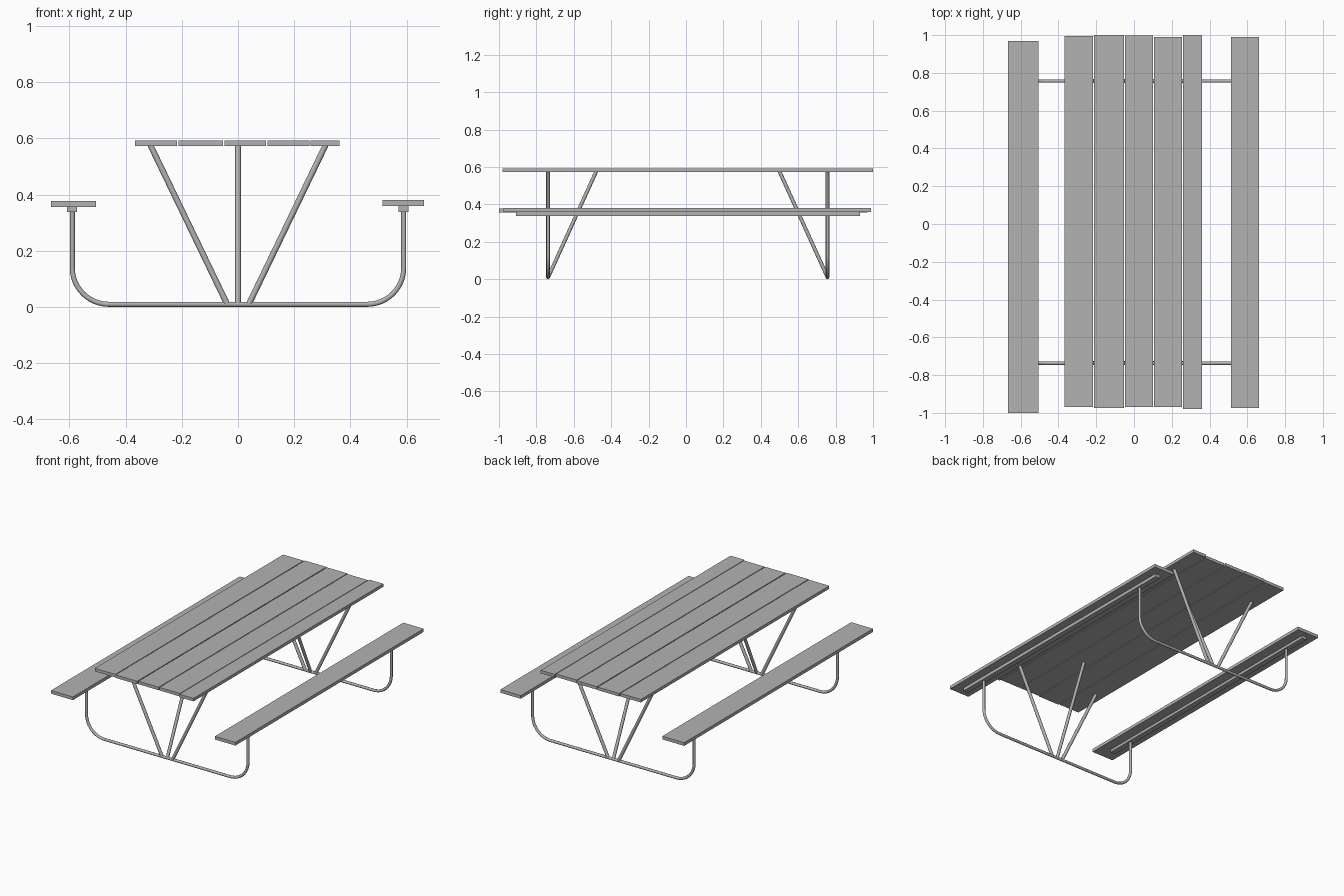
import bpy
import math
from mathutils import Vector

cube = bpy.data.objects.get("Cube")
if cube:
    bpy.data.objects.remove(cube, do_unlink=True)

GREY = (0.45, 0.45, 0.45, 1.0)
grey = bpy.data.materials.new("plain grey")
grey.use_nodes = True
grey.diffuse_color = GREY
grey.node_tree.nodes["Principled BSDF"].inputs["Base Color"].default_value = GREY


def board(name, x0, x1, y0, y1, z0, z1):
    """Flat rectangular board between two corners."""
    bpy.ops.mesh.primitive_cube_add(size=1)
    ob = bpy.context.object
    ob.name = name
    ob.location = ((x0 + x1) / 2, (y0 + y1) / 2, (z0 + z1) / 2)
    ob.scale = (x1 - x0, y1 - y0, z1 - z0)
    bpy.ops.object.transform_apply(location=True, rotation=False, scale=True)
    ob.data.materials.append(grey)


def tube(name, points, radius):
    """Round capped tube along a path."""
    curve = bpy.data.curves.new(name, "CURVE")
    curve.dimensions = "3D"
    curve.bevel_depth = radius
    curve.bevel_resolution = 4
    curve.use_fill_caps = True
    spline = curve.splines.new("POLY")
    spline.points.add(len(points) - 1)
    for p, co in zip(spline.points, points):
        p.co = (*co, 1)
    ob = bpy.data.objects.new(name, curve)
    bpy.context.collection.objects.link(ob)
    bpy.ops.object.select_all(action="DESELECT")
    ob.select_set(True)
    bpy.context.view_layer.objects.active = ob
    bpy.ops.object.convert(target="MESH")
    ob = bpy.context.object
    ob.data.materials.clear()
    ob.data.materials.append(grey)
    bpy.ops.object.shade_smooth_by_angle(angle=math.radians(40))


# Table top planks, slightly uneven at the ends
planks = [(-0.367, -0.217, -0.97, 0.995), (-0.212, -0.054, -0.975, 1.0),
          (-0.048, 0.1, -0.97, 0.997), (0.105, 0.255, -0.97, 0.99),
          (0.259, 0.361, -0.98, 1.0)]
for i, (x0, x1, y0, y1) in enumerate(planks):
    board(f"table_plank_{i + 1}", x0, x1, y0, y1, 0.572, 0.592)

# Bench seats and the rails under them
board("right_seat", -0.666, -0.506, -1.0, 0.97, 0.356, 0.377)
board("left_seat", 0.514, 0.663, -0.975, 0.99, 0.359, 0.38)
board("right_seat_rail", -0.609, -0.573, -0.91, 0.93, 0.338, 0.356)
board("left_seat_rail", 0.571, 0.607, -0.91, 0.93, 0.338, 0.359)

# Bent tube frames with splayed legs
R, BEND, REACH = 0.009, 0.13, 0.59
for end, y, inward in (("front", -0.737, 1), ("back", 0.757, -1)):
    half = [Vector((REACH, y, 0.34))]
    for k in range(13):
        a = math.radians(90 * k / 12)
        half.append(Vector((REACH - BEND + BEND * math.cos(a), y,
                            R + BEND - BEND * math.sin(a))))
    mirrored = [Vector((-p.x, p.y, p.z)) for p in reversed(half)]
    tube(f"{end}_frame", half + mirrored, R)
    for side, s in (("left", 1), ("right", -1)):
        tube(f"{end}_{side}_leg",
             [(s * 0.039, y, 0.01), (s * 0.312, y, 0.576)], 0.0105)
    tube(f"{end}_centre_brace",
         [(0, y, 0.01), (0, y + inward * 0.257, 0.576)], 0.01)
